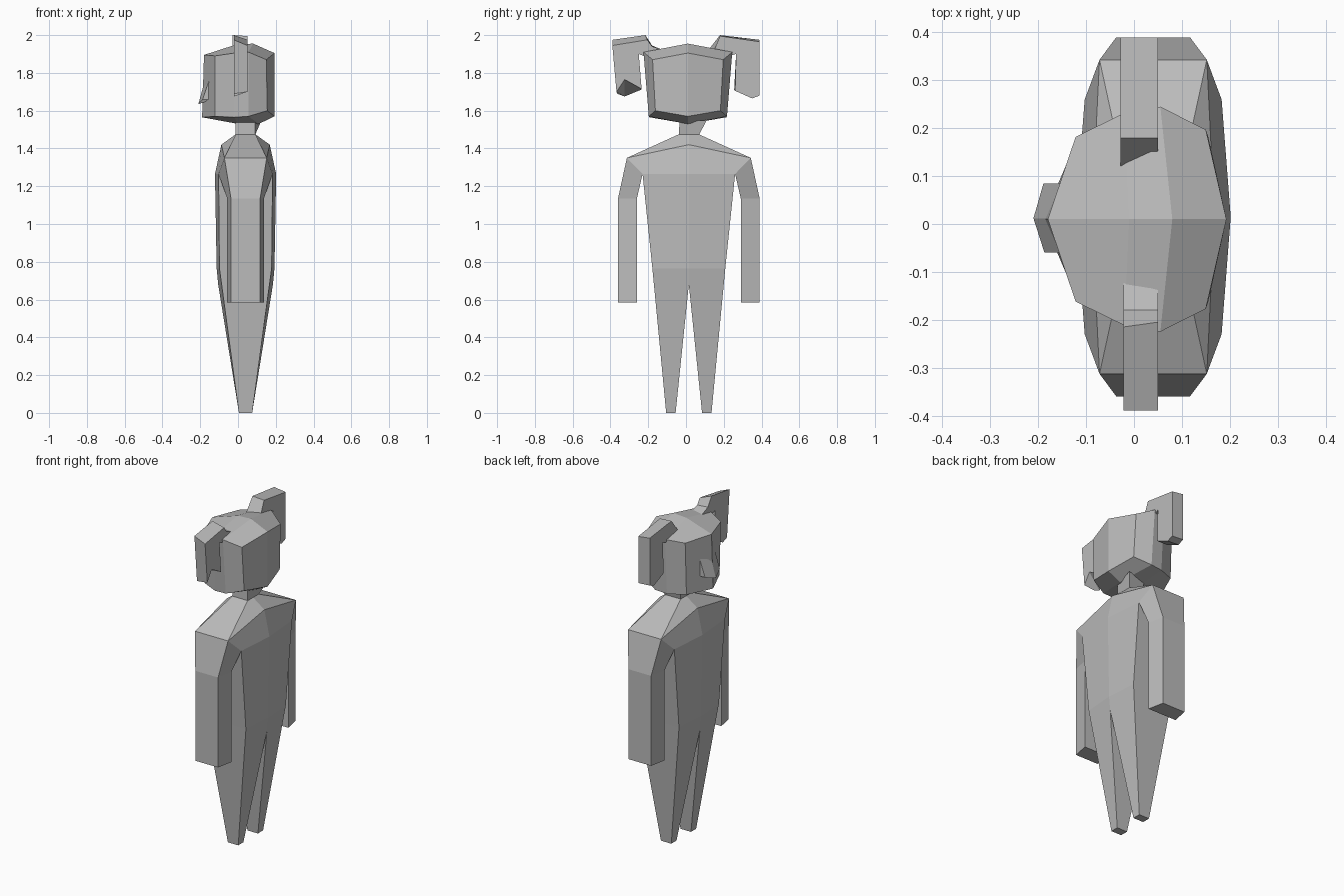
import bpy, bmesh
from mathutils import Vector

cube = bpy.data.objects.get("Cube")
if cube:
    bpy.data.objects.remove(cube)

grey = bpy.data.materials.new("plain_grey")
grey.use_nodes = True
colour = (0.5, 0.5, 0.5, 1)
grey.diffuse_color = colour
grey.node_tree.nodes["Principled BSDF"].inputs["Base Color"].default_value = colour


def build(name, faces):
    """Make a flat-shaded object from faces given as lists of points."""
    bm = bmesh.new()
    for pts in faces:
        bm.faces.new([bm.verts.new(p) for p in pts])
    bmesh.ops.remove_doubles(bm, verts=bm.verts, dist=0.0005)
    bmesh.ops.recalc_face_normals(bm, faces=bm.faces)
    mesh = bpy.data.meshes.new(name)
    bm.to_mesh(mesh)
    bm.free()
    mesh.materials.append(grey)
    obj = bpy.data.objects.new(name, mesh)
    bpy.context.collection.objects.link(obj)


def loft(name, a, b):
    """Join two matching outlines with side faces and end caps."""
    n = len(a)
    sides = [(a[i], a[(i + 1) % n], b[(i + 1) % n], b[i]) for i in range(n)]
    build(name, sides + [a, b])


# Body: one quarter, mirrored front to back and side to side
def flat(p):
    return (0, p[1], p[2])


def mid(p):
    return (p[0], 0, p[2])


neck = (0.052, 0.053, 1.475)
collar = (0.128, 0, 1.42)
shoulder = (0.112, 0.328, 1.35)
chest = (0.162, 0, 1.265)
armpit = (0.143, 0.245, 1.265)
belly = (0.153, 0, 0.765)
waist = (0.138, 0.193, 0.765)
crotch = (0.145, 0, 0.68)
toe_in, toe_out = (0.035, 0.07, 0), (0.035, 0.12, 0)
elbow_in, elbow_out = (0.097, 0.275, 1.135), (0.077, 0.375, 1.135)
hand_in, hand_out = (0.097, 0.275, 0.585), (0.077, 0.375, 0.585)

quarter = [
    (mid(neck), collar, shoulder, neck),
    (collar, chest, armpit, shoulder),
    (chest, belly, waist, armpit),
    (belly, crotch, toe_in, toe_out, waist),
    (shoulder, armpit, elbow_in, elbow_out),
    (elbow_out, elbow_in, hand_in, hand_out),
]
# Strips that run across to the mirrored half
for a, b in [(neck, shoulder), (shoulder, elbow_out), (elbow_out, hand_out),
             (hand_out, hand_in), (hand_in, elbow_in), (elbow_in, armpit),
             (armpit, waist), (waist, toe_out), (toe_out, toe_in), (toe_in, crotch)]:
    quarter.append((a, flat(a), flat(b), b))
quarter.append((neck, flat(neck), (0, 0, neck[2]), mid(neck)))

centre = Vector((0.04, 0.015, 0))
build("body", [[centre + Vector((p[0] * sx, p[1] * sy, p[2])) for p in face]
               for sx in (1, -1) for sy in (1, -1) for face in quarter])

# Neck, flaring at one corner
loft("neck",
     [(-0.012, -0.037, 1.47), (0.09, -0.037, 1.47), (0.09, 0.068, 1.47), (-0.012, 0.068, 1.47)],
     [(-0.012, -0.035, 1.54), (0.09, -0.035, 1.54), (0.125, 0.11, 1.55), (-0.012, 0.07, 1.54)])

# Head: slices from face to back, each with centre and side points, top and bottom
slices = [
    [(-0.18, 0, 1.895), (-0.122, 0.172, 1.89), (-0.122, 0.16, 1.57), (-0.19, 0, 1.565)],
    [(-0.01, 0, 1.95), (-0.02, 0.222, 1.905), (-0.02, 0.203, 1.565), (0, 0, 1.53)],
    [(0.08, 0, 1.955), (0.055, 0.235, 1.91), (0.055, 0.207, 1.57), (0.11, 0, 1.53)],
    [(0.193, 0, 1.905), (0.15, 0.187, 1.87), (0.155, 0.172, 1.6), (0.193, 0, 1.57)],
]
head = []
for side in (1, -1):
    rows = [[(x, 0.01 + y * side, z) for x, y, z in s] for s in slices]
    for a, b in zip(rows, rows[1:]):
        head += [(a[i], a[i + 1], b[i + 1], b[i]) for i in range(3)]
    head += [rows[0], rows[-1]]
build("head", head)

# Nose: a ridged wedge
loft("nose",
     [(-0.15, -0.06, 1.77), (-0.167, 0.012, 1.79), (-0.15, 0.085, 1.77),
      (-0.12, 0.085, 1.77), (-0.12, -0.06, 1.77)],
     [(-0.187, -0.06, 1.66), (-0.21, 0.012, 1.635), (-0.189, 0.085, 1.66),
      (-0.13, 0.085, 1.66), (-0.13, -0.06, 1.66)])


# Bunches: hooked arches rising from the head and hanging at each side
def bunch(name, near, far, x_near, x_far):
    loft(name, [(x_near, y, z) for y, z in near], [(x_far, y, z) for y, z in far])


bunch("left_bunch",
      [(0.145, 1.91), (0.18, 1.995), (0.39, 1.965), (0.39, 1.68),
       (0.35, 1.665), (0.26, 1.705), (0.265, 1.90), (0.2, 1.88)],
      [(0.11, 1.91), (0.18, 2.0), (0.39, 1.975), (0.39, 1.685),
       (0.35, 1.67), (0.255, 1.71), (0.265, 1.90), (0.2, 1.88)], 0.05, -0.028)
bunch("right_bunch",
      [(-0.12, 1.92), (-0.18, 1.94), (-0.205, 1.975), (-0.39, 1.945), (-0.368, 1.70),
       (-0.325, 1.765), (-0.235, 1.715), (-0.25, 1.90), (-0.2, 1.88)],
      [(-0.12, 1.92), (-0.18, 1.945), (-0.215, 2.0), (-0.39, 1.975), (-0.365, 1.69),
       (-0.325, 1.675), (-0.24, 1.71), (-0.25, 1.90), (-0.2, 1.88)], 0.05, -0.022)
